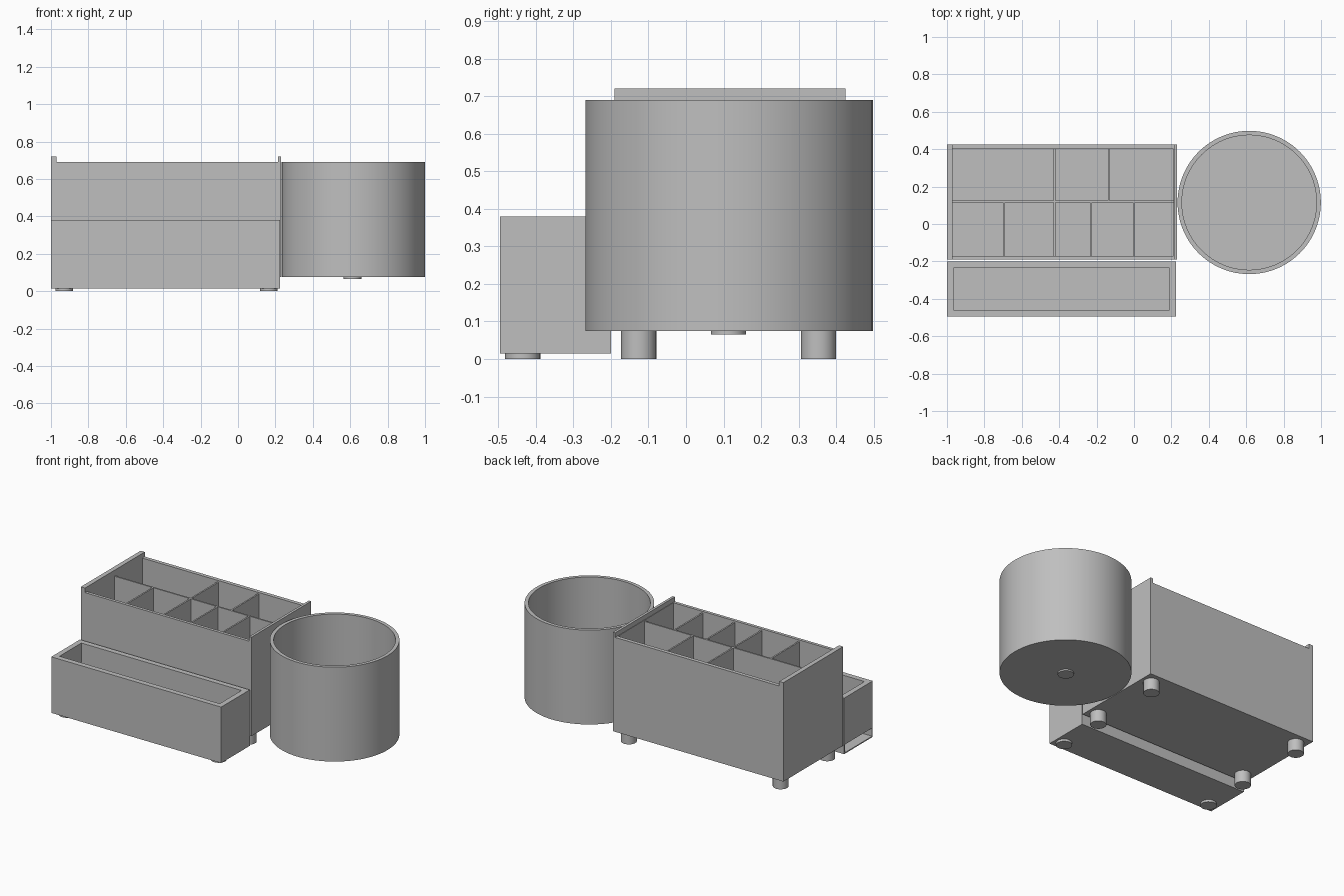
import bpy, bmesh, math

if "Cube" in bpy.data.objects:
    bpy.data.objects.remove(bpy.data.objects["Cube"])

grey = bpy.data.materials.new("plain_grey")
grey.diffuse_color = (0.52, 0.52, 0.52, 1)
grey.use_nodes = True
grey.node_tree.nodes["Principled BSDF"].inputs["Base Color"].default_value = grey.diffuse_color


def finish(name, bm, smooth=False):
    bmesh.ops.recalc_face_normals(bm, faces=bm.faces)
    me = bpy.data.meshes.new(name)
    bm.to_mesh(me)
    bm.free()
    me.materials.append(grey)
    ob = bpy.data.objects.new(name, me)
    bpy.context.collection.objects.link(ob)
    if smooth:
        bpy.ops.object.select_all(action='DESELECT')
        ob.select_set(True)
        bpy.context.view_layer.objects.active = ob
        bpy.ops.object.shade_smooth_by_angle(angle=math.radians(30))
    return ob


def rect(bm, x0, x1, y0, y1, z):
    return [bm.verts.new((x, y, z)) for x, y in ((x0, y0), (x1, y0), (x1, y1), (x0, y1))]


def skin(name, rings):
    """Join a stack of four-corner loops and cap both ends."""
    bm = bmesh.new()
    loops = [rect(bm, *r) for r in rings]
    for a, b in zip(loops, loops[1:]):
        for i in range(4):
            j = (i + 1) % 4
            bm.faces.new((a[i], a[j], b[j], b[i]))
    bm.faces.new(loops[0])
    bm.faces.new(loops[-1])
    return finish(name, bm)


def box(name, x0, x1, y0, y1, z0, z1):
    return skin(name, [(x0, x1, y0, y1, z0), (x0, x1, y0, y1, z1)])


def open_box(name, outer, inner, z0, z1, floor):
    return skin(name, [(*outer, z0), (*outer, z1), (*inner, z1), (*inner, floor)])


def lathe(name, profile, x, y, steps=64):
    bm = bmesh.new()
    vs = [bm.verts.new((x + r, y, z)) for r, z in profile]
    es = [bm.edges.new(p) for p in zip(vs, vs[1:])]
    bmesh.ops.spin(bm, geom=vs + es, cent=(x, y, 0), axis=(0, 0, 1),
                   angle=2 * math.pi, steps=steps, use_duplicate=False)
    bmesh.ops.remove_doubles(bm, verts=bm.verts, dist=1e-5)
    return finish(name, bm, True)


# Compartment box with raised end rails
open_box("organizer_box", (-1, 0.23, -0.19, 0.425), (-0.97, 0.21, -0.17, 0.40), 0.075, 0.69, 0.095)
box("left_rail", -1, -0.97, -0.19, 0.425, 0.69, 0.72)
box("right_rail", 0.213, 0.23, -0.19, 0.425, 0.69, 0.72)

# Thin dividers
T, TOP = 0.005, 0.68
box("long_divider", -0.97, 0.21, 0.12 - T, 0.12 + T, 0.095, TOP)
for x in (-0.425, -0.135):
    box("back_divider", x - T, x + T, 0.12 + T, 0.40, 0.095, TOP)
for x in (-0.695, -0.425, -0.23, 0.0):
    box("front_divider", x - T, x + T, -0.17, 0.12 - T, 0.095, TOP)

# Front tray above a hollow base that is open on the left
open_box("front_tray", (-1, 0.225, -0.495, -0.20), (-0.965, 0.19, -0.46, -0.235), 0.075, 0.38, 0.11)
box("tray_base_floor", -1, 0.225, -0.495, -0.20, 0.015, 0.022)
box("tray_base_front", -1, 0.225, -0.495, -0.488, 0.022, 0.075)
box("tray_base_back", -1, 0.225, -0.207, -0.20, 0.022, 0.075)
box("tray_base_right", 0.218, 0.225, -0.488, -0.207, 0.022, 0.075)

# Round cup and its small foot
lathe("round_cup", [(0, 0.075), (0.383, 0.075), (0.383, 0.69), (0.36, 0.69), (0.36, 0.095), (0, 0.095)],
      0.616, 0.115, 96)


def foot(name, x, y, z0, z1, r=0.047):
    lathe(name, [(0, z0), (r, z0), (r, z1), (0, z1)], x, y, 32)


foot("cup_foot", 0.612, 0.113, 0.065, 0.075)

# Legs under the box and low feet under the tray
for x in (-0.93, 0.165):
    for y in (-0.126, 0.353):
        foot("box_leg", x, y, 0, 0.075)
    foot("tray_foot", x, -0.435, 0, 0.015)
